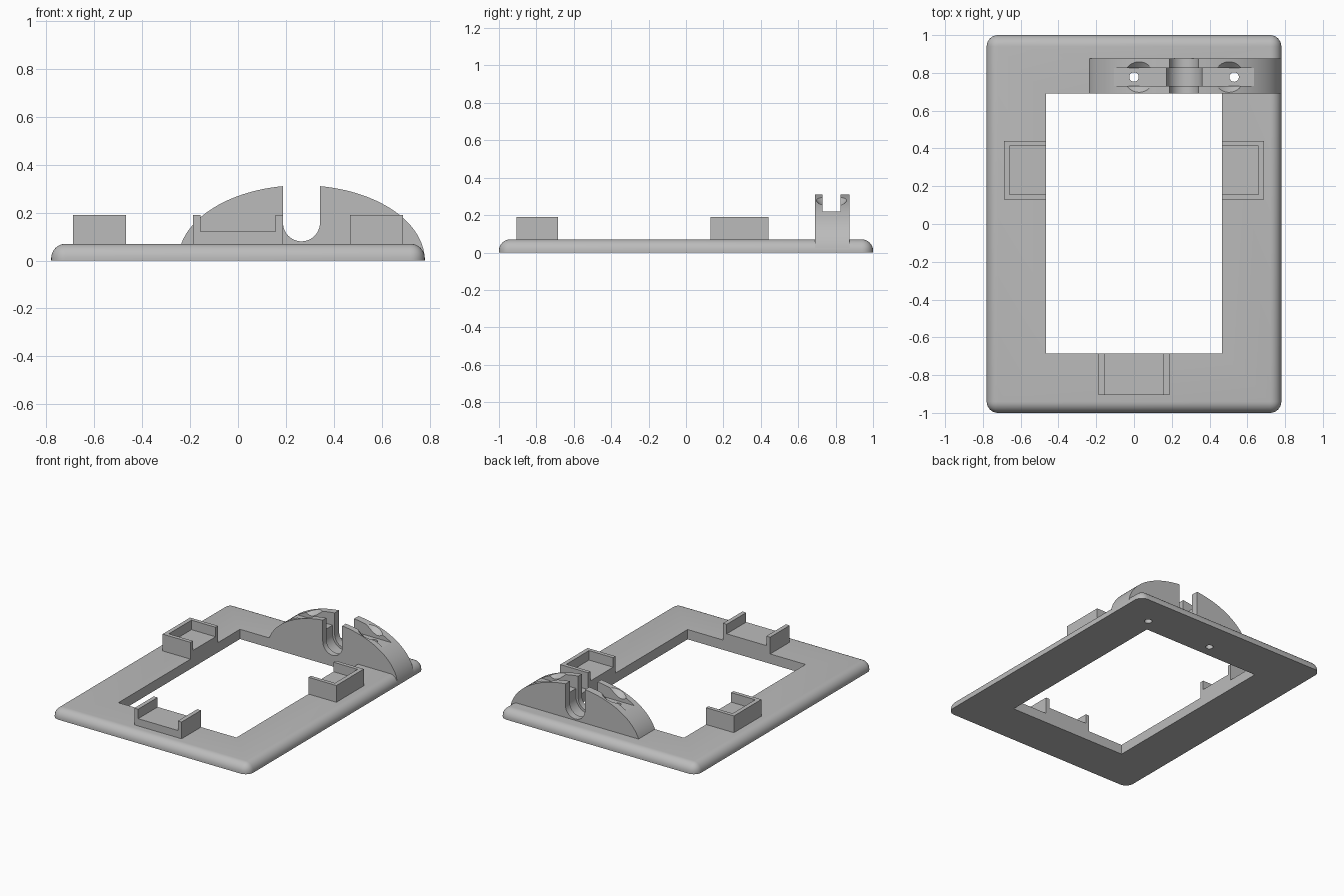
import bpy, bmesh, math
from mathutils import Matrix

if "Cube" in bpy.data.objects:
    bpy.data.objects.remove(bpy.data.objects["Cube"], do_unlink=True)

grey = bpy.data.materials.new("light grey")
grey.use_nodes = True
colour = (0.5, 0.5, 0.5, 1)
grey.diffuse_color = colour
grey.node_tree.nodes["Principled BSDF"].inputs["Base Color"].default_value = colour


def to_object(name, bm):
    bmesh.ops.recalc_face_normals(bm, faces=bm.faces)
    mesh = bpy.data.meshes.new(name)
    bm.to_mesh(mesh)
    bm.free()
    obj = bpy.data.objects.new(name, mesh)
    obj.data.materials.append(grey)
    bpy.context.collection.objects.link(obj)
    return obj


def box(name, x, y, z, bevel=0):
    bm = bmesh.new()
    bmesh.ops.create_cube(bm, size=1)
    for v in bm.verts:
        v.co = [lo + (hi - lo) * (c + 0.5) for c, (lo, hi) in zip(v.co, (x, y, z))]
    if bevel:  # round the upright corners and the top rim
        edges = [e for e in bm.edges if max(v.co.z for v in e.verts) > z[1] - 1e-4]
        bmesh.ops.bevel(bm, geom=edges, offset=bevel, segments=8, profile=0.5,
                        affect='EDGES', clamp_overlap=True)
    return to_object(name, bm)


def extrude_profile(name, points, y):
    # an x-z outline pushed along y
    bm = bmesh.new()
    face = bm.faces.new([bm.verts.new((px, y[0], pz)) for px, pz in points])
    new = bmesh.ops.extrude_face_region(bm, geom=[face])["geom"]
    bmesh.ops.translate(bm, vec=(0, y[1] - y[0], 0),
                        verts=[g for g in new if isinstance(g, bmesh.types.BMVert)])
    return to_object(name, bm)


def cone(name, x, y, z, r1, r2):
    bm = bmesh.new()
    bmesh.ops.create_cone(bm, cap_ends=True, segments=32, radius1=r1, radius2=r2,
                          depth=z[1] - z[0],
                          matrix=Matrix.Translation((x, y, sum(z) / 2)))
    return to_object(name, bm)


def arc(cx, cz, rx, rz, start, end, steps):
    angles = [math.radians(start + (end - start) * i / steps) for i in range(steps + 1)]
    return [(cx + rx * math.cos(a), cz + rz * math.sin(a)) for a in angles]


def cut(target, *cutters):
    for cutter in cutters:
        mod = target.modifiers.new("cut", 'BOOLEAN')
        mod.operation, mod.solver, mod.object = 'DIFFERENCE', 'EXACT', cutter
        bpy.context.view_layer.objects.active = target
        bpy.ops.object.modifier_apply(modifier=mod.name)
        bpy.data.objects.remove(cutter, do_unlink=True)


def smooth(obj):
    bpy.ops.object.select_all(action='DESELECT')
    obj.select_set(True)
    bpy.context.view_layer.objects.active = obj
    bpy.ops.object.shade_smooth_by_angle(angle=math.radians(30))


# Base frame with its rectangular opening
TOP, SINK = 0.07, 0.05
OPEN_X, FRONT_Y, BACK_Y = 0.467, -0.685, 0.69
frame = box("base_frame", (-0.78, 0.78), (-1, 1), (-0.1, TOP), bevel=0.06)
cut(frame, box("below", (-2, 2), (-2, 2), (-1, 0)),
    box("opening", (-OPEN_X, OPEN_X), (FRONT_Y, BACK_Y), (-1, 1)))

# Front cradle: raised floor between two end walls
FLOOR, WALL_TOP, WALL = 0.122, 0.19, 0.03
front = box("front_cradle", (-0.187, 0.187), (-0.905, FRONT_Y), (SINK, WALL_TOP))
cut(front, box("front_pocket", (-0.187 + WALL, 0.187 - WALL), (-1, 0), (FLOOR, 1)))

# Side cradles: walls on three sides, open toward the middle
for name, s in (("left", 1), ("right", -1)):
    side = box(name + "_cradle", sorted((s * OPEN_X, s * 0.688)),
               (0.13, 0.44), (SINK, WALL_TOP))
    cut(side, box("side_pocket", sorted((0, s * (0.688 - WALL))),
                  (0.13 + WALL * 0.9, 0.44 - WALL * 0.9), (FLOOR, 1)))

# Arched bracket at the back
CX, CY, SLOT_Z = 0.265, 0.778, 0.157
bracket = extrude_profile("arched_bracket",
                          arc(CX, 0, 0.515, 0.314, 0, 180, 64), (BACK_Y, 0.875))


def slot(radius, y):
    outline = arc(CX, SLOT_Z, radius, radius, 180, 360, 24)
    return extrude_profile("slot", outline + [(CX + radius, 1), (CX - radius, 1)], y)


# Lengthwise groove, upright slot and its wider middle band
GROOVE = (CY - 0.047, CY + 0.047)
cut(bracket, box("groove", (-1, 1), GROOVE, (0.218, 1)),
    slot(0.077, (0.5, 1)), slot(0.094, GROOVE))
cut(frame, slot(0.094, GROOVE))

# Countersunk screw holes through bracket and frame
for x in (0.0, 0.53):
    cut(bracket, cone("sink", x, CY, (0.218, 0.338), 0.025, 0.145))
    for part in (bracket, frame):
        cut(part, cone("hole", x, CY, (-0.5, 0.5), 0.025, 0.025))

smooth(frame)
smooth(bracket)
